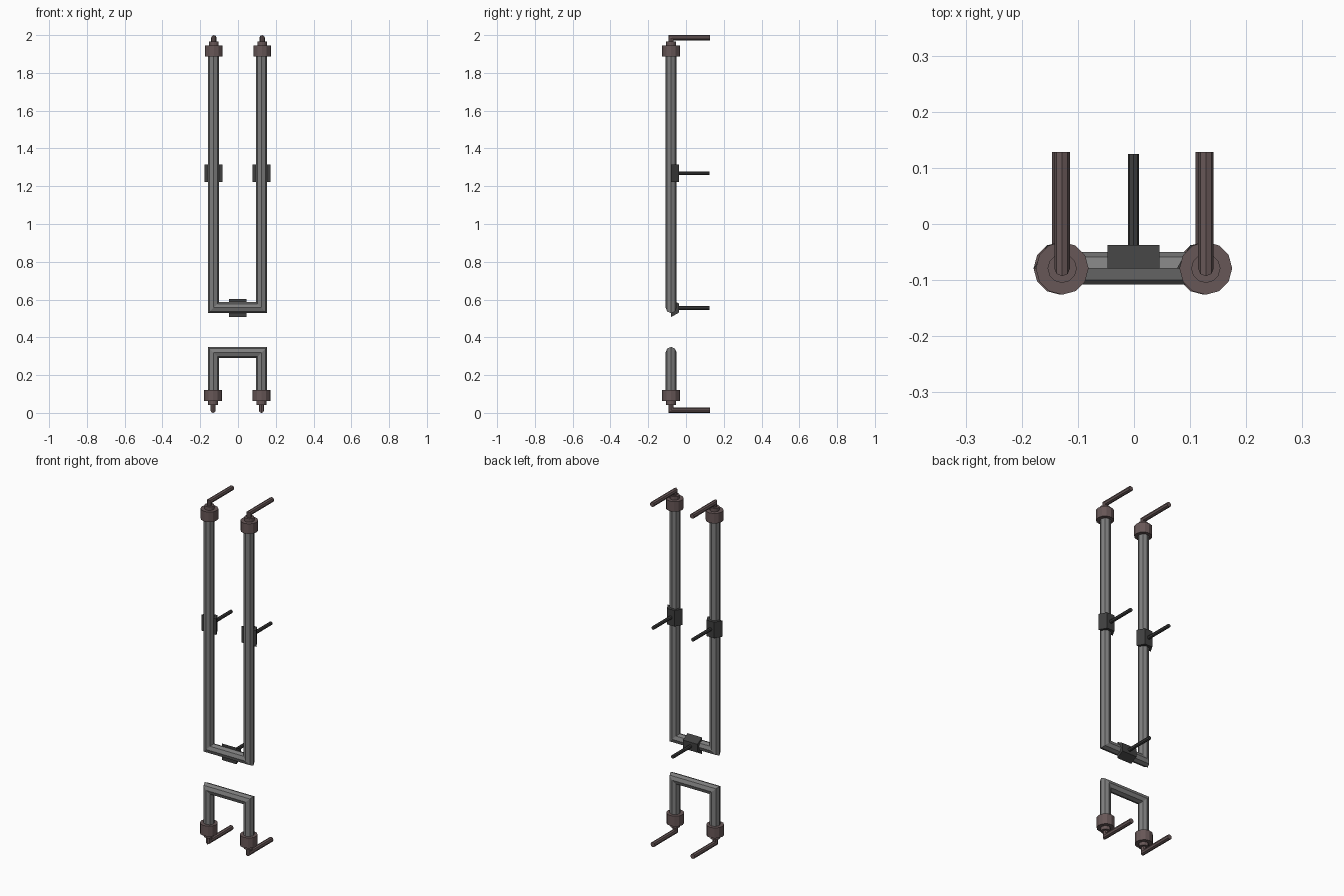
import bpy, bmesh, math
from mathutils import Vector

cube = bpy.data.objects.get("Cube")
if cube:
    bpy.data.objects.remove(cube)


def material(name, rgb):
    m = bpy.data.materials.new(name)
    m.use_nodes = True
    m.diffuse_color = (*rgb, 1)
    m.node_tree.nodes["Principled BSDF"].inputs["Base Color"].default_value = (*rgb, 1)
    return m


GREY = material("grey metal", (0.21, 0.21, 0.21))
BROWN = material("brown metal", (0.135, 0.095, 0.095))
DARK = material("dark bracket", (0.05, 0.05, 0.05))

Y = -0.079          # depth of the pipe centre line
BACK = 0.128        # tip of the mounting rods
X_AXIS, Y_AXIS = Vector((1, 0, 0)), Vector((0, 1, 0))


def sweep(name, points, radius, sides, normal, mat, arc=2 * math.pi, start=0):
    """Mitred sweep of a polygon along a path lying in the plane of normal."""
    pts = [Vector(p) for p in points]
    dirs = [(b - a).normalized() for a, b in zip(pts, pts[1:])]
    bm = bmesh.new()
    rings = []
    for i, p in enumerate(pts):
        before, after = dirs[max(i - 1, 0)], dirs[min(i, len(dirs) - 1)]
        tangent = (before + after).normalized()
        side = tangent.cross(normal) / tangent.dot(after)
        count = sides if arc > 6 else sides + 1
        angles = [start + arc * k / sides for k in range(count)]
        rings.append([bm.verts.new(p + radius * (normal * math.cos(a) + side * math.sin(a)))
                      for a in angles])
    for r, s in zip(rings, rings[1:]):
        for k in range(len(r)):
            n = (k + 1) % len(r)
            bm.faces.new((r[k], r[n], s[n], s[k]))
    bm.faces.new(rings[0])
    bm.faces.new(rings[-1])
    bmesh.ops.recalc_face_normals(bm, faces=bm.faces)
    mesh = bpy.data.meshes.new(name)
    bm.to_mesh(mesh)
    bm.free()
    mesh.materials.append(mat)
    ob = bpy.data.objects.new(name, mesh)
    bpy.context.collection.objects.link(ob)
    return ob


def u_pipe(name, z_bar, z_end):
    left, right = 0.125, -0.130
    sweep(name, [(right, Y, z_end), (right, Y, z_bar), (left, Y, z_bar), (left, Y, z_end)],
          0.029, 8, Y_AXIS, GREY)


def end_cap(name, x, z_inner, z_outer, z_neck, z_rod):
    # collar, neck and bent mounting rod
    sweep(name + "_collar", [(x, Y, z_inner), (x, Y, z_outer)], 0.047, 12, X_AXIS, BROWN)
    sweep(name + "_neck", [(x, Y, z_outer), (x, Y, z_neck)], 0.026, 12, X_AXIS, BROWN)
    sweep(name + "_rod", [(x, Y, z_outer), (x, Y, z_rod), (x, BACK, z_rod)],
          0.014, 8, X_AXIS, BROWN)


def bracket(name, x, z, along):
    # half hexagonal shell hugging the back of the pipe, with a thin rod
    centre, half = Vector((x, Y, z)), along * 0.0465
    across = along.cross(Y_AXIS)
    sweep(name + "_clamp", [centre - half, centre + half], 0.048, 3, across, DARK,
          math.pi, 0 if along.cross(across).y > 0 else math.pi)
    sweep(name + "_rod", [(x, Y + 0.03, z), (x, 0.125, z)], 0.01, 8, X_AXIS, DARK)


# Handle pipes
u_pipe("upper_pipe", 0.557, 1.92)
u_pipe("lower_pipe", 0.320, 0.09)

# Caps and clamps on each side
for side, s in (("left", 1), ("right", -1)):
    end_cap(side + "_upper", s * 0.128, 1.887, 1.945, 1.965, 1.986)
    end_cap(side + "_lower", s * 0.128 - 0.004, 0.122, 0.062, 0.042, 0.014)
    bracket(side + "_bracket", s * 0.1275 - 0.003, 1.269, Vector((0, 0, 1)))
bracket("centre_bracket", -0.001, 0.555, X_AXIS)
